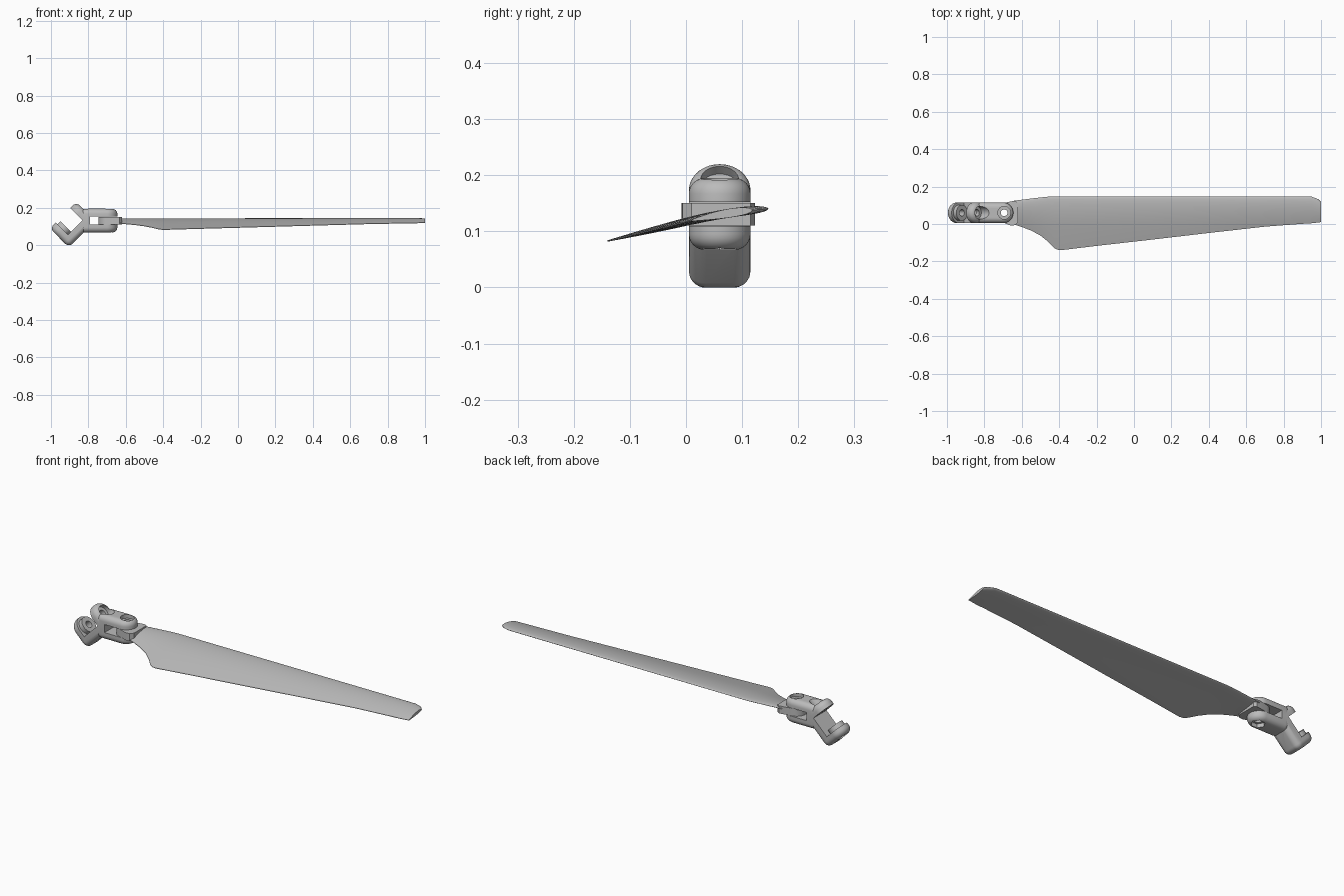
import bpy, bmesh, math
from mathutils import Matrix, Vector

cube = bpy.data.objects.get("Cube")
if cube:
    bpy.data.objects.remove(cube, do_unlink=True)

grey = bpy.data.materials.new("satin_grey")
grey.use_nodes = True
GREY = (0.5, 0.5, 0.5, 1)
grey.diffuse_color = GREY
grey.node_tree.nodes["Principled BSDF"].inputs["Base Color"].default_value = GREY

MID_Y = 0.06
HALF = 0.055


def frame(along, normal, origin):
    """Local x runs toward the pin end, local z across the fork arms."""
    a, n = Vector(along).normalized(), Vector(normal).normalized()
    rot = Matrix((a, n.cross(a), n)).transposed().to_4x4()
    return Matrix.Translation(origin) @ rot


def finish(name, bm, matrix=Matrix()):
    bmesh.ops.recalc_face_normals(bm, faces=bm.faces)
    bm.transform(matrix)
    mesh = bpy.data.meshes.new(name)
    bm.to_mesh(mesh)
    bm.free()
    mesh.materials.append(grey)
    obj = bpy.data.objects.new(name, mesh)
    bpy.context.collection.objects.link(obj)
    return obj


def prism(name, outline, low, high, matrix, bevel=0):
    bm = bmesh.new()
    base = bm.faces.new([bm.verts.new((x, y, low)) for x, y in outline])
    top = bmesh.ops.extrude_face_region(bm, geom=[base])["geom"]
    verts = [v for v in top if isinstance(v, bmesh.types.BMVert)]
    bmesh.ops.translate(bm, verts=verts, vec=(0, 0, high - low))
    if bevel:
        edges = [e for e in bm.edges
                 if abs(e.verts[0].co.z - e.verts[1].co.z) < 1e-5]
        bmesh.ops.bevel(bm, geom=edges, offset=bevel, segments=6,
                        profile=0.5, affect='EDGES', clamp_overlap=False)
    return finish(name, bm, matrix)


def arc(cx, cy, r, start, end, steps):
    return [(cx + r * math.cos(math.radians(start + (end - start) * i / steps)),
             cy + r * math.sin(math.radians(start + (end - start) * i / steps)))
            for i in range(steps + 1)]


def disc(r, sides=40, cx=0):
    return arc(cx, 0, r, 0, 360, sides)[:-1]


def rect(x0, x1, w):
    return [(x0, -w), (x1, -w), (x1, w), (x0, w)]


def fork_plan(back, corner=0.03):
    c = HALF - corner
    return (arc(0, 0, HALF, -90, 90, 24)
            + arc(back + corner, c, corner, 90, 180, 6)
            + arc(back + corner, -c, corner, 180, 270, 6))


def combine(target, other, operation):
    mod = target.modifiers.new("join", 'BOOLEAN')
    mod.operation, mod.object, mod.solver = operation, other, 'EXACT'
    bpy.context.view_layer.objects.active = target
    bpy.ops.object.modifier_apply(modifier=mod.name)
    bpy.data.objects.remove(other, do_unlink=True)


def smooth(obj):
    bpy.ops.object.select_all(action='DESELECT')
    obj.select_set(True)
    bpy.context.view_layer.objects.active = obj
    bpy.ops.object.shade_smooth_by_angle(angle=math.radians(32))


# Hinge bracket: a level fork joined to a fork tilted up and outward
level = frame((1, 0, 0), (0, 0, 1), (-0.70, MID_Y, 0.131))
tilted = frame((-1, 0, 1), (1, 0, 1), (-0.8966, MID_Y, 0.1216))
bracket = prism("hinge_bracket", fork_plan(-0.145), -0.064, 0.064, level, 0.028)
combine(bracket, prism("tilted_fork", fork_plan(-0.089), -0.1, 0.1, tilted, 0.028), 'UNION')

# Slots between the fork arms, then the boss on the lower tilted arm
combine(bracket, prism("slot", rect(-0.09, 0.2, 0.2), -0.0215, 0.0215, level), 'DIFFERENCE')
combine(bracket, prism("slot", rect(-0.038, 0.2, 0.2), -0.056, 0.055, tilted), 'DIFFERENCE')
combine(bracket, prism("boss", disc(0.042), -0.06, -0.033, tilted), 'UNION')

# Pin holes with a round recess above and a hexagonal nut recess below
for matrix, half, cx in ((level, 0.064, 0.006), (tilted, 0.1, 0)):
    for outline, low, high in ((disc(0.018, 32, cx), -0.2, 0.2),
                               (disc(0.034, 40, cx), half - 0.02, 0.2),
                               (disc(0.034, 6, cx), -0.2, 0.02 - half)):
        # the tilted bore stops short of the level fork
        if matrix is tilted:
            low, high = max(low, -0.15), min(high, 0.15)
        combine(bracket, prism("bore", outline, low, high, matrix), 'DIFFERENCE')
smooth(bracket)

# Blade root lug: rounded about the pin and flaring into the blade
lug_plan = (arc(0.006, 0, 0.052, 100, 260, 20)
            + [(0.04, -0.068), (0.066, -0.066), (0.08, -0.05),
               (0.08, 0.055), (0.066, 0.063), (0.04, 0.06)])
lug = prism("blade_root_lug", lug_plan, -0.021, 0.019, level)
combine(lug, prism("bore", disc(0.018, 32, 0.006), -0.2, 0.2, level), 'DIFFERENCE')
smooth(lug)

# Blade: cambered aerofoil sections lofted along x (x, leading y, trailing y)
STATIONS = [(-0.65, 0.123, 0.0), (-0.6, 0.13, -0.016), (-0.55, 0.136, -0.035),
            (-0.5, 0.142, -0.062), (-0.46, 0.146, -0.094), (-0.425, 0.147, -0.129),
            (-0.41, 0.147, -0.137), (-0.39, 0.147, -0.14), (-0.2, 0.147, -0.117),
            (0.1, 0.147, -0.083), (0.4, 0.147, -0.048), (0.7, 0.147, -0.014),
            (0.9, 0.147, 0.001), (0.95, 0.146, 0.004), (0.985, 0.133, 0.008),
            (1.0, 0.118, 0.01)]
STEPS = 14


def camber(y):
    return 0.117 + 0.245 * y - (0.6 * y * y if y > 0 else 0)


def section(x, lead, trail):
    upper, lower = [], []
    for i in range(STEPS + 1):
        u = (1 - math.cos(math.pi * i / STEPS)) / 2
        y = lead + (trail - lead) * u
        half = 0.0195 * math.sqrt(u) * (1 - u) + 0.0012 * u
        upper.append((x, y, camber(y) + half))
        if i:
            lower.append((x, y, camber(y) - half))
    return upper + lower[::-1]


bm = bmesh.new()
rings = [[bm.verts.new(p) for p in section(*s)] for s in STATIONS]
for a, b in zip(rings, rings[1:]):
    for i in range(len(a)):
        j = (i + 1) % len(a)
        bm.faces.new((a[i], a[j], b[j], b[i]))
bm.faces.new(rings[0])
bm.faces.new(rings[-1][::-1])
smooth(finish("blade", bm))
